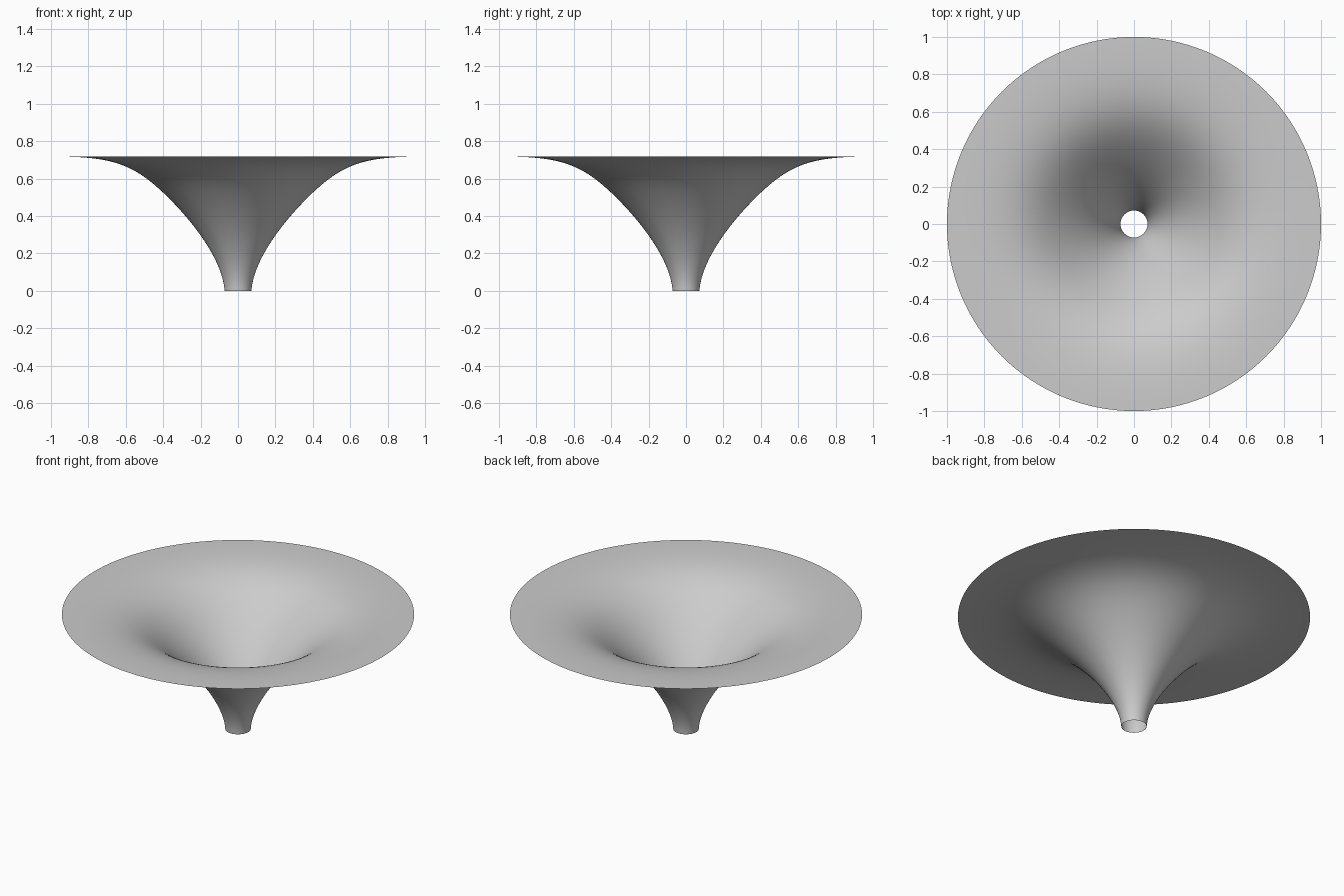
import bpy
import bmesh
import math
from mathutils import Vector
from mathutils.geometry import interpolate_bezier

cube = bpy.data.objects.get("Cube")
if cube:
    bpy.data.objects.remove(cube, do_unlink=True)

# Plain grey surface
grey = bpy.data.materials.new("plain_grey")
grey.use_nodes = True
colour = (0.6, 0.6, 0.6, 1.0)
grey.diffuse_color = colour
grey.node_tree.nodes["Principled BSDF"].inputs["Base Color"].default_value = colour

# Half profile as (radius, height): narrow throat, then flare to the flat rim
throat = [(0.072, 0), (0.08, 0.14), (0.2, 0.32), (0.35, 0.475)]
flare = [(0.35, 0.475), (0.55, 0.68), (0.66, 0.718), (1, 0.718)]


def sample(points, steps):
    p0, h0, h1, p1 = [Vector((r, 0, z)) for r, z in points]
    return interpolate_bezier(p0, h0, h1, p1, steps)


profile = sample(throat, 24) + sample(flare, 24)[1:]

# Revolve the profile into a thin open funnel
bm = bmesh.new()
verts = [bm.verts.new(p) for p in profile]
edges = [bm.edges.new(pair) for pair in zip(verts, verts[1:])]
bmesh.ops.spin(bm, geom=verts + edges, cent=(0, 0, 0), axis=(0, 0, 1),
               angle=math.tau, steps=128, use_merge=True)
bmesh.ops.remove_doubles(bm, verts=bm.verts, dist=0.0001)
bmesh.ops.recalc_face_normals(bm, faces=bm.faces)

# Inner side faces up
bm.normal_update()
if sum(f.normal.z for f in bm.faces) < 0:
    bmesh.ops.reverse_faces(bm, faces=bm.faces)
for face in bm.faces:
    face.smooth = True

mesh = bpy.data.meshes.new("flared_funnel")
bm.to_mesh(mesh)
bm.free()
mesh.materials.append(grey)
funnel = bpy.data.objects.new("flared_funnel", mesh)
bpy.context.collection.objects.link(funnel)
